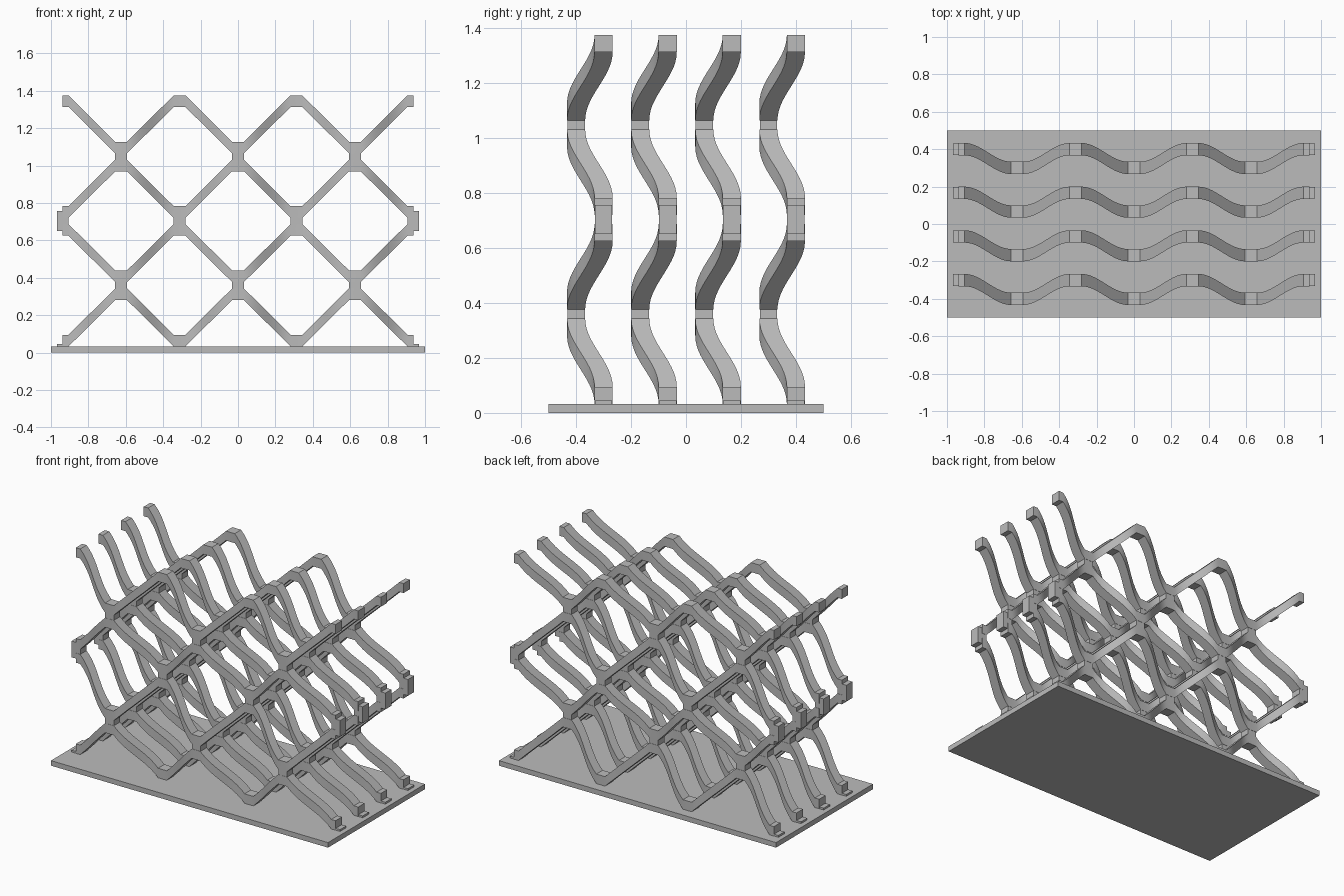
import bpy, bmesh, math

cube = bpy.data.objects.get("Cube")
if cube:
    bpy.data.objects.remove(cube, do_unlink=True)

grey = bpy.data.materials.new("plain_grey")
grey.use_nodes = True
colour = (0.5, 0.5, 0.5, 1)
grey.diffuse_color = colour
grey.node_tree.nodes["Principled BSDF"].inputs["Base Color"].default_value = colour

PLATE = 0.033      # base plate thickness
STEP = 0.3125      # distance between lattice columns
FLAT = 0.0315      # half width of the flat at each node
RISE, THICK, DEPTH = 0.248, 0.062, 0.066
PITCH = 0.344      # height from one row to the next
SWAY = 0.05        # sideways wave of the bars
LAYERS = [-0.35, -0.35 / 3, 0.35 / 3, 0.35]
COLUMNS = range(-3, 4)
SAMPLES = 14


def finish(name, bm, smooth=False):
    bmesh.ops.recalc_face_normals(bm, faces=bm.faces)
    mesh = bpy.data.meshes.new(name)
    bm.to_mesh(mesh)
    bm.free()
    mesh.materials.append(grey)
    obj = bpy.data.objects.new(name, mesh)
    bpy.context.collection.objects.link(obj)
    if smooth:
        bpy.ops.object.select_all(action="DESELECT")
        obj.select_set(True)
        bpy.context.view_layer.objects.active = obj
        bpy.ops.object.shade_smooth_by_angle(angle=math.radians(25))
    return obj


def add_box(bm, low, high):
    verts = bmesh.ops.create_cube(bm, size=1)["verts"]
    for v in verts:
        for a in range(3):
            v.co[a] = low[a] if v.co[a] < 0 else high[a]


def sway(column):
    return SWAY if column % 2 else -SWAY


def row_path(row):
    """Centre line of one zigzag bar: (x, y, bottom z)."""
    base = PLATE + row * PITCH

    def height(column):
        return base + (0 if (column + row) % 2 else RISE)

    path = [(-3 * STEP, sway(-3), height(-3))]
    for c in list(COLUMNS)[:-1]:
        x0, x1 = c * STEP + FLAT, (c + 1) * STEP - FLAT
        for s in range(SAMPLES + 1):
            t = s / SAMPLES
            ease = (1 - math.cos(math.pi * t)) / 2
            path.append((x0 + (x1 - x0) * t,
                         sway(c) + (sway(c + 1) - sway(c)) * ease,
                         height(c) + (height(c + 1) - height(c)) * t))
    path.append((3 * STEP, sway(3), height(3)))
    return path


def add_bar(bm, path, y_offset):
    rings = []
    for x, y, z in path:
        y += y_offset
        a, b = y - DEPTH / 2, y + DEPTH / 2
        corners = ((a, z), (b, z), (b, z + THICK), (a, z + THICK))
        rings.append([bm.verts.new((x, *p)) for p in corners])
    for r, s in zip(rings, rings[1:]):
        for i in range(4):
            j = (i + 1) % 4
            bm.faces.new((r[i], r[j], s[j], s[i]))
    bm.faces.new(rings[0])
    bm.faces.new(rings[-1][::-1])


# Base plate
bm = bmesh.new()
add_box(bm, (-1, -0.5, 0), (1, 0.5, PLATE))
finish("base_plate", bm)

for n, y_layer in enumerate(LAYERS, 1):
    # Wavy zigzag bars, four rows per layer
    for row in range(4):
        bm = bmesh.new()
        add_bar(bm, row_path(row), y_layer)
        finish(f"zigzag_bar_{n}_{row + 1}", bm, smooth=True)

    # Blocks joining the rows, and low feet on the plate
    bm = bmesh.new()
    for level in range(4):
        middle = PLATE + level * PITCH - (PITCH - RISE - THICK) / 2
        for c in COLUMNS:
            if (c + level) % 2 == 0:
                continue
            y = y_layer + sway(c)
            bottom = middle - 0.053 if level else PLATE - 0.01
            top = middle + 0.053 if level else PLATE + 0.012
            add_box(bm, (c * STEP - FLAT, y - 0.0315, bottom),
                    (c * STEP + FLAT, y + 0.0315, top))
    finish(f"joint_blocks_{n}", bm)
